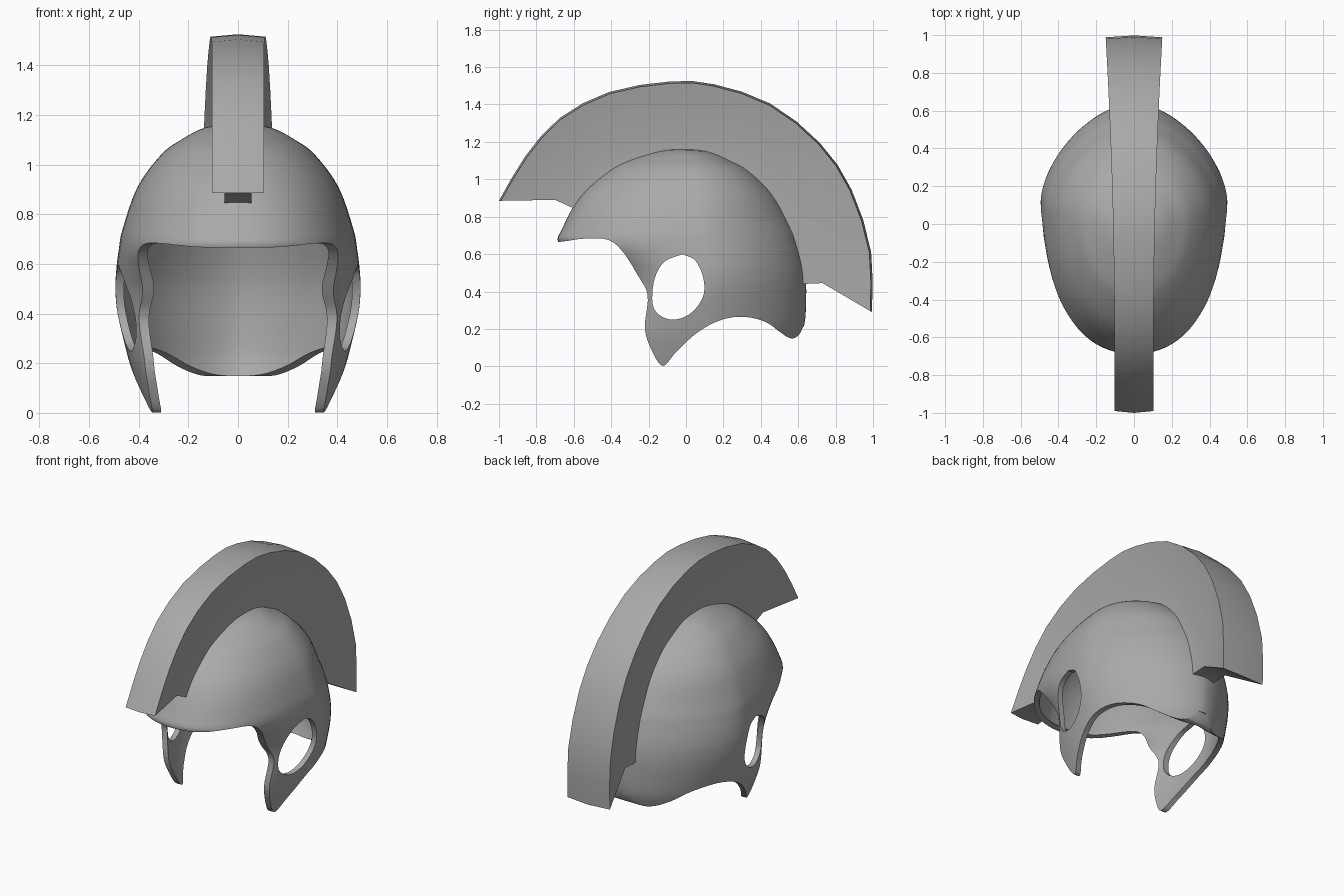
import bpy, bmesh, math
from mathutils import Vector

cube = bpy.data.objects.get("Cube")
if cube:
    bpy.data.objects.remove(cube, do_unlink=True)

grey = bpy.data.materials.new("grey metal")
grey.use_nodes = True
grey.diffuse_color = (0.4, 0.4, 0.4, 1)
grey.node_tree.nodes["Principled BSDF"].inputs["Base Color"].default_value = (0.4, 0.4, 0.4, 1)


def smooth_path(points, steps):
    """Catmull-Rom resampling of a list of points."""
    pts = [Vector(p) for p in points]
    pts = [2 * pts[0] - pts[1]] + pts + [2 * pts[-1] - pts[-2]]
    out = []
    for a, b, c, d in zip(pts, pts[1:], pts[2:], pts[3:]):
        for i in range(steps):
            t = i / steps
            out.append(0.5 * (2 * b + (c - a) * t + (2 * a - 5 * b + 4 * c - d) * t ** 2
                              + (3 * b - a - 3 * c + d) * t ** 3))
    return out + [pts[-2]]


def loft(name, rings, caps=()):
    """Join closed rings of points into a skin; caps lists (ring, corner indices)."""
    bm = bmesh.new()
    loops = [[bm.verts.new(p) for p in ring] for ring in rings]
    n = len(loops[0])
    for lo, hi in zip(loops, loops[1:]):
        for i in range(n):
            j = (i + 1) % n
            bm.faces.new((lo[i], lo[j], hi[j], hi[i]))
    for ring, corners in caps:
        bm.faces.new([loops[ring][i] for i in corners])
    bmesh.ops.recalc_face_normals(bm, faces=bm.faces)
    mesh = bpy.data.meshes.new(name)
    bm.to_mesh(mesh)
    bm.free()
    mesh.materials.append(grey)
    obj = bpy.data.objects.new(name, mesh)
    bpy.context.collection.objects.link(obj)
    return obj


def side_prism(name, outline):
    """Extrude a (y, z) outline across the whole width."""
    whole = range(len(outline))
    obj = loft(name, [[(x, p[0], p[1]) for p in outline] for x in (-0.7, 0.7)],
               [(0, whole), (-1, whole)])
    obj.hide_render = True
    return obj


def shade(obj, degrees):
    bpy.ops.object.select_all(action="DESELECT")
    obj.select_set(True)
    bpy.context.view_layer.objects.active = obj
    bpy.ops.object.shade_smooth_by_angle(angle=math.radians(degrees))


# Helmet shell: egg-shaped sections given as height, front, widest, back, half width
sections = smooth_path([
    (1.165, -0.035, -0.03, -0.025, 0.004), (1.15, -0.15, 0.0, 0.12, 0.13),
    (1.1, -0.31, 0.02, 0.24, 0.23), (1.04, -0.42, 0.04, 0.345, 0.31),
    (0.91, -0.565, 0.06, 0.475, 0.405), (0.74, -0.66, 0.08, 0.57, 0.465),
    (0.66, -0.68, 0.1, 0.6, 0.48), (0.58, -0.55, 0.115, 0.623, 0.49),
    (0.5, -0.44, 0.12, 0.638, 0.494), (0.4, -0.4, 0.12, 0.643, 0.485),
    (0.25, -0.45, 0.12, 0.637, 0.45), (0.17, -0.48, 0.12, 0.615, 0.428),
    (0.1, -0.48, 0.12, 0.58, 0.405), (0, -0.48, 0.12, 0.52, 0.368),
    (-0.06, -0.48, 0.12, 0.48, 0.34)], 4)


def egg_ring(section, count=80):
    z, front, widest, back, half = section
    ring = []
    for i in range(count):
        a = 2 * math.pi * i / count
        c, s = math.cos(a), math.sin(a)
        # The back is more pointed than the front, less so near the crown
        crown = min(1, max(0, (z - 0.8) / 0.3))
        power = 2 / (1.67 + 0.3 * crown) if s > 0 else 2 / (2.25 - 0.2 * crown)
        length = back - widest if s > 0 else widest - front
        ring.append((math.copysign(half * abs(c) ** power, c),
                     widest + math.copysign(length * abs(s) ** power, s), z))
    return ring


shell = loft("helmet_shell", [egg_ring(s) for s in sections], [(0, range(80))])
solid = shell.modifiers.new("thickness", "SOLIDIFY")
solid.thickness = 0.033
solid.offset = -1

# Side outline: brow, cheek guard, neck guard
outline = smooth_path([
    (-0.85, 0.66), (-0.68, 0.665), (-0.55, 0.682), (-0.42, 0.677), (-0.34, 0.615),
    (-0.26, 0.49), (-0.205, 0.38), (-0.22, 0.21), (-0.19, 0.1), (-0.125, 0.002),
    (-0.05, 0.08), (0.06, 0.18), (0.18, 0.245), (0.3, 0.265), (0.42, 0.24),
    (0.5, 0.185), (0.545, 0.155), (0.575, 0.15), (0.605, 0.17), (0.625, 0.21)], 5)
outline += [Vector(p) for p in ((0.9, 0.21), (0.9, 1.4), (-0.85, 1.4))]
trim = side_prism("trim_cutter", outline)

# Ear openings
ear = [(-0.02, 0.6), (-0.12, 0.555), (-0.172, 0.45), (-0.172, 0.31), (-0.085, 0.25),
       (0.02, 0.28), (0.09, 0.37), (0.093, 0.47), (0.05, 0.565)]
ear_hole = side_prism("ear_cutter", smooth_path(ear + ear[:1], 5)[:-1])

for cutter, operation in ((trim, "INTERSECT"), (ear_hole, "DIFFERENCE")):
    mod = shell.modifiers.new(operation.lower(), "BOOLEAN")
    mod.object = cutter
    mod.operation = operation
    mod.solver = "EXACT"

bpy.context.view_layer.update()
evaluated = shell.evaluated_get(bpy.context.evaluated_depsgraph_get())
cut_mesh = bpy.data.meshes.new_from_object(evaluated)
shell.modifiers.clear()
shell.data = cut_mesh
for cutter in (trim, ear_hole):
    bpy.data.objects.remove(cutter, do_unlink=True)
shade(shell, 35)

# Crest: matching outer, middle and root curves in side view
outer = smooth_path([(-1, 0.885), (-0.86, 1.122), (-0.675, 1.328), (-0.41, 1.467),
                     (-0.085, 1.523), (0.15, 1.508), (0.45, 1.405), (0.715, 1.195),
                     (0.885, 0.945), (0.99, 0.61), (0.994, 0.29)], 2)
middle = smooth_path([(-0.7, 0.89), (-0.635, 0.985), (-0.54, 1.085), (-0.38, 1.175),
                      (-0.13, 1.235), (0.12, 1.225), (0.37, 1.13), (0.54, 0.96),
                      (0.65, 0.75), (0.71, 0.57), (0.73, 0.445)], 2)
root = smooth_path([(-0.59, 0.84), (-0.545, 0.9), (-0.46, 0.98), (-0.34, 1.065),
                    (-0.12, 1.125), (0.1, 1.12), (0.32, 1.03), (0.46, 0.88),
                    (0.55, 0.72), (0.61, 0.54), (0.62, 0.44)], 2)
rings = []
for o, m, r in zip(outer, middle, root):
    # The plume flares outward from a narrow upright base
    half = 0.104 + 0.046 * max(0, (o[0] + 0.5) / 1.5) ** 1.8
    base = half * 0.53
    edge = o + (m - o).normalized() * 0.01
    right = [(half, edge), (base, m), (base, r)]
    ring = [(0, o[0], o[1])] + [(x, p[0], p[1]) for x, p in right]
    ring += [(-x, p[0], p[1]) for x, p in reversed(right)]
    rings.append(ring)
end_faces = [(0, 1, 6), (1, 2, 5, 6), (2, 3, 4, 5)]
crest = loft("crest", rings, [(end, face) for end in (0, -1) for face in end_faces])
shade(crest, 35)
